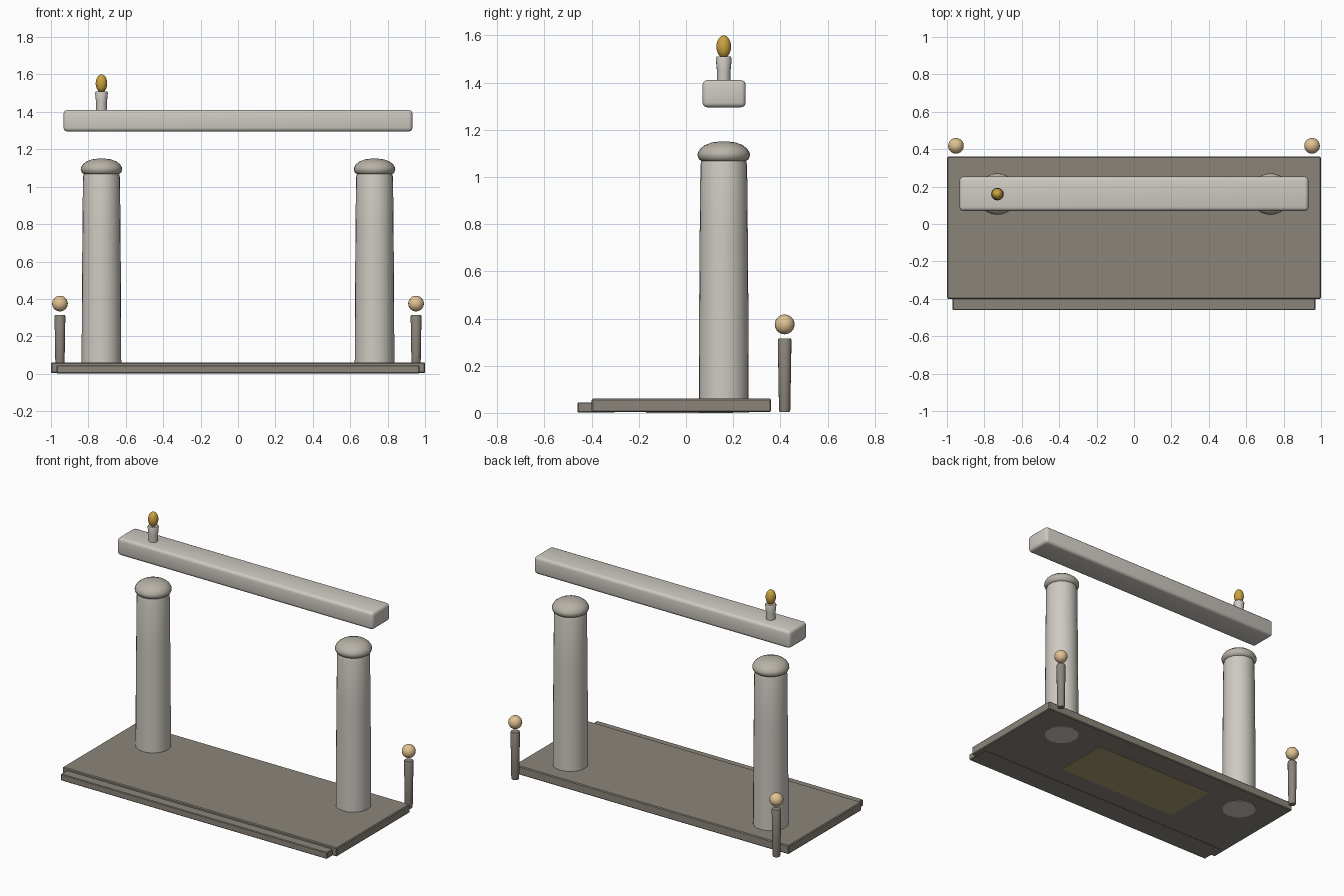
import bpy, math

if "Cube" in bpy.data.objects:
    bpy.data.objects.remove(bpy.data.objects["Cube"])


def mat(name, r, g, b):
    m = bpy.data.materials.new(name)
    m.diffuse_color = (r, g, b, 1)
    m.use_nodes = True
    m.node_tree.nodes["Principled BSDF"].inputs["Base Color"].default_value = m.diffuse_color
    return m


STONE = mat("warm_stone", 0.26, 0.235, 0.195)
PALE = mat("pale_stone", 0.62, 0.59, 0.54)
CAP = mat("cap_stone", 0.48, 0.45, 0.39)
GOLD = mat("gold", 0.60, 0.36, 0.05)
TAN = mat("tan", 0.75, 0.54, 0.29)
OCHRE = mat("ochre", 0.42, 0.34, 0.18)


def finish(ob, name, material, smooth=True):
    ob.name = name
    ob.data.materials.append(material)
    if smooth:
        bpy.ops.object.shade_smooth_by_angle(angle=math.radians(35))
    return ob


def box(name, x, y, z, material, bevel=0.0, segments=2):
    # box from (min, max) ranges
    bpy.ops.mesh.primitive_cube_add(size=1, location=[sum(r) / 2 for r in (x, y, z)])
    ob = bpy.context.object
    ob.scale = [r[1] - r[0] for r in (x, y, z)]
    bpy.ops.object.transform_apply(location=False, rotation=False, scale=True)
    if bevel:
        mod = ob.modifiers.new("bevel", 'BEVEL')
        mod.width, mod.segments = bevel, segments
        bpy.ops.object.modifier_apply(modifier="bevel")
    return finish(ob, name, material)


def lathe(name, x, y, profile, material, sides=24):
    # capped solid of revolution from (radius, height) points, bottom to top
    verts, faces = [], []
    for r, z in profile:
        for i in range(sides):
            a = 2 * math.pi * i / sides
            verts.append((r * math.cos(a), r * math.sin(a), z))
    for k in range(len(profile) - 1):
        for i in range(sides):
            j = (i + 1) % sides
            faces.append((k * sides + i, k * sides + j,
                          (k + 1) * sides + j, (k + 1) * sides + i))
    faces.append(tuple(reversed(range(sides))))
    faces.append(tuple(range(len(verts) - sides, len(verts))))
    me = bpy.data.meshes.new(name)
    me.from_pydata(verts, [], faces)
    ob = bpy.data.objects.new(name, me)
    ob.location = (x, y, 0)
    bpy.context.collection.objects.link(ob)
    bpy.ops.object.select_all(action='DESELECT')
    ob.select_set(True)
    bpy.context.view_layer.objects.active = ob
    return finish(ob, name, material)


def ball(name, loc, rx, rz, material):
    bpy.ops.mesh.primitive_uv_sphere_add(segments=20, ring_count=12, radius=1, location=loc)
    ob = bpy.context.object
    ob.scale = (rx, rx, rz)
    bpy.ops.object.transform_apply(location=False, rotation=False, scale=True)
    return finish(ob, name, material)


# floor slab, front step and underside panel
box("floor_slab", (-1, 1), (-0.40, 0.36), (0.003, 0.06), STONE, 0.005, 1)
box("front_step", (-0.97, 0.97), (-0.46, -0.30), (0.002, 0.045), STONE, 0.004, 1)
box("underside_panel", (-0.45, 0.45), (-0.17, 0.20), (0, 0.03), OCHRE)

# mirrored columns with domed caps, and rear posts with ball tops
for side, s in (("left", -1), ("right", 1)):
    lathe(f"column_{side}", s * 0.73, 0.16,
          [(0.106, 0.002), (0.105, 0.35), (0.102, 0.75), (0.099, 1.05), (0.093, 1.075)], PALE)
    lathe(f"column_cap_{side}", s * 0.73, 0.16,
          [(0.092, 1.066), (0.105, 1.075), (0.111, 1.09), (0.110, 1.102),
           (0.100, 1.119), (0.080, 1.135), (0.050, 1.146), (0.020, 1.15)], CAP)
    lathe(f"rear_post_{side}", s * 0.952, 0.418,
          [(0.021, 0.003), (0.024, 0.012), (0.029, 0.308), (0.026, 0.315)], STONE, 16)
    ball(f"post_ball_{side}", (s * 0.952, 0.418, 0.375), 0.042, 0.042, TAN)

# floating lintel beam
box("lintel", (-0.933, 0.933), (0.07, 0.253), (1.295, 1.41), PALE, 0.02, 3)

# candle stub and flame on the lintel
lathe("candle", -0.73, 0.16,
      [(0.028, 1.40), (0.029, 1.45), (0.034, 1.50), (0.030, 1.51)], PALE, 16)
ball("flame", (-0.73, 0.16, 1.552), 0.031, 0.048, GOLD)
